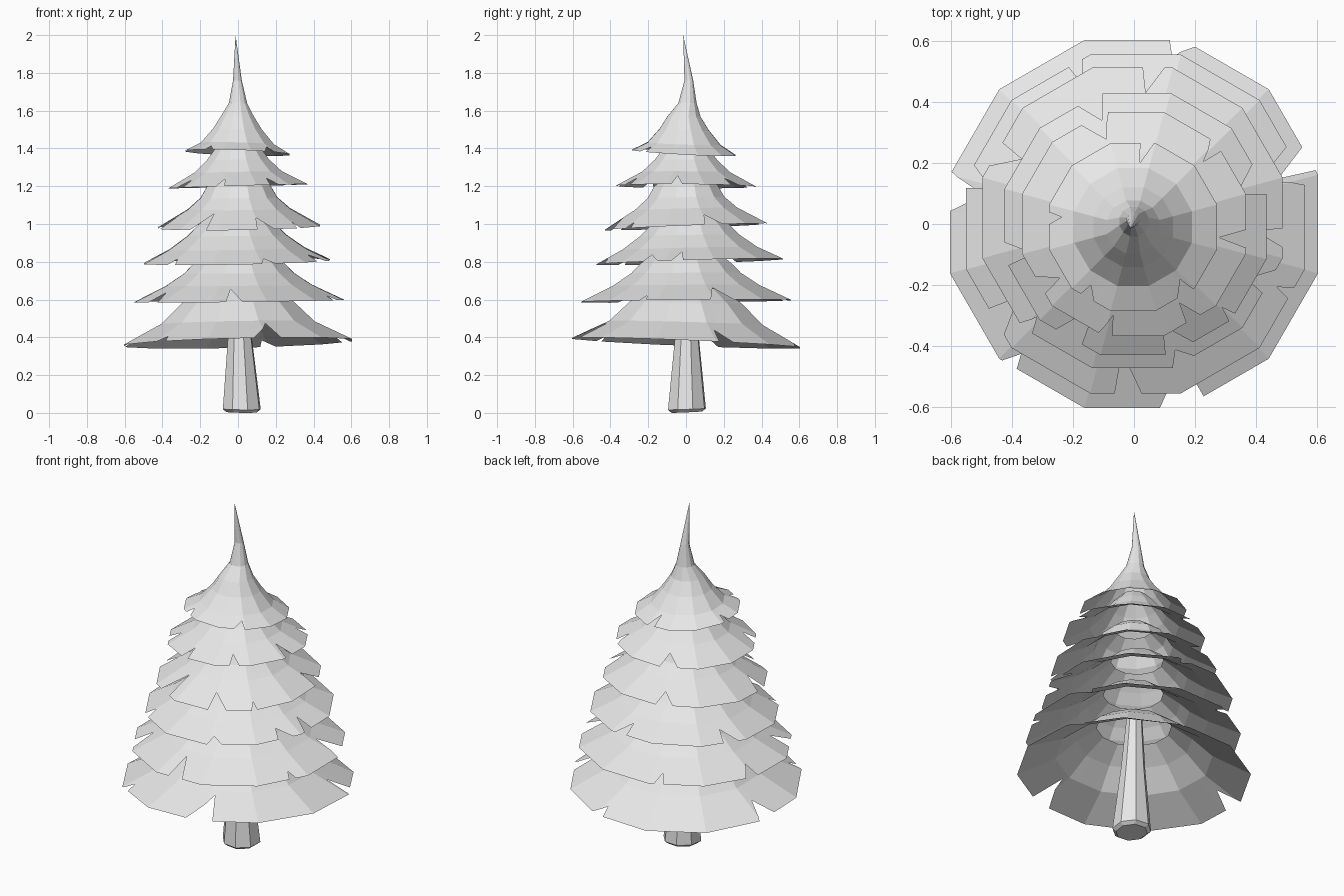
import bpy, bmesh
from math import radians, degrees, cos, sin, pi

cube = bpy.data.objects.get("Cube")
if cube:
    bpy.data.objects.remove(cube, do_unlink=True)

grey = bpy.data.materials.new("pale_grey")
grey.use_nodes = True
COLOUR = (0.8, 0.8, 0.8, 1)
grey.diffuse_color = COLOUR
grey.node_tree.nodes["Principled BSDF"].inputs["Base Color"].default_value = COLOUR

SIDES, PHASE = 12, 15
STEP = 360 / SIDES


def finish(bm, name):
    bmesh.ops.remove_doubles(bm, verts=bm.verts, dist=0.0005)
    mesh = bpy.data.meshes.new(name)
    bm.to_mesh(mesh)
    bm.free()
    mesh.materials.append(grey)
    obj = bpy.data.objects.new(name, mesh)
    bpy.context.collection.objects.link(obj)
    return obj


def facet(angle):
    """Radius factor that keeps a point on the flat side of the polygon."""
    off = (angle - PHASE) % STEP - STEP / 2
    return cos(pi / SIDES) / cos(radians(off))


def tier(name, profile, centre, tilt, notches, bends=None):
    """Open skirt of flat panels; notches are (start, apex, end, depth)."""
    bends = bends or {}
    cuts = {}
    for k in range(SIDES):
        a = PHASE + k * STEP
        if not any((a - s) % 360 <= e - s for s, _, e, _ in notches):
            cuts[a % 360] = 0
    for s, apex, e, depth in notches:
        cuts[s % 360] = cuts[e % 360] = 0
        cuts[apex % 360] = depth
        # keep panel corners that fall inside a notch on its sloping edge
        for k in range(SIDES):
            a = PHASE + k * STEP
            u = (a - s) % 360
            if 0 < u < e - s and abs(u - (apex - s)) > 0.5:
                f = u / (apex - s) if u < apex - s else (e - s - u) / (e - apex)
                cuts[a % 360] = depth * f
    rim = profile[0][0]
    bm = bmesh.new()
    columns = []
    for a in sorted(cuts):
        column = []
        for i, (r, z) in enumerate(profile):
            if i == 0:
                r1, z1 = profile[1]
                r, z = r + (r1 - r) * cuts[a], z + (z1 - z) * cuts[a]
            r *= facet(a)
            x, y = r * cos(radians(a)), r * sin(radians(a))
            bx, by = bends.get(i, (0, 0))
            lift = (tilt[0] * x + tilt[1] * y) * r / rim
            column.append(bm.verts.new((x + centre[0] + bx, y + centre[1] + by, z + lift)))
        columns.append(column)
    for c, d in zip(columns, columns[1:] + columns[:1]):
        for i in range(len(profile) - 1):
            bm.faces.new((c[i], d[i], d[i + 1], c[i + 1]))
    return finish(bm, name)


# Branch tiers, bottom to top
tier("branch_tier_1", [(.625, .37), (.42, .475), (.31, .58), (.2, .66)],
     (0, 0), (.025, -.042),
     [(71, 77, 79, .3), (16.5, 17.5, 24.5, .6), (-82, -71, -68, .85),
      (-134, -131, -129, .25), (164, 169, 176, .55)])
tier("branch_tier_2", [(.575, .592), (.4, .675), (.3, .74), (.25, .79), (.16, .86)],
     (.005, 0), (.013, .009),
     [(-97, -96, -88, .8), (13, 19, 27, .8), (-26, -24, -22, .3),
      (108, 111, 113, .4), (-150, -148, -140, .6), (160, 166, 168, .5)])
tier("branch_tier_3", [(.51, .80), (.37, .87), (.27, .94), (.22, .99), (.14, 1.06)],
     (-.005, .02), (.02, .03),
     [(-75, -72, -66, .35), (-11, -6, -4, .65), (-30, -28, -20, .5),
      (78, 84, 86, .6), (-137, -134, -131, .4), (150, 152, 160, .6)])
tier("branch_tier_4", [(.445, .985), (.28, 1.08), (.21, 1.14), (.175, 1.2), (.1, 1.26)],
     (.005, 0), (.017, .04),
     [(-77, -75, -64, .6), (-127, -116, -114, .8), (13, 16, 27, .6),
      (-46, -44, -42, .3), (104, 108, 116, .5), (-172, -164, -162, .6)])
tier("branch_tier_5", [(.38, 1.2), (.24, 1.275), (.17, 1.34), (.125, 1.4), (.07, 1.46)],
     (0, 0), (.03, -.007),
     [(-108, -103, -101, .5), (-12, -9, -3, .65), (103, 108, 118, .6),
      (40, 42, 48, .5), (-62, -60, -54, .5), (-152, -144, -142, .5)])
tier("tree_top", [(.285, 1.377), (.2, 1.425), (.135, 1.5), (.09, 1.57),
                  (.05, 1.64), (.024, 1.76), (0, 2)],
     (-.003, -.01), (-.035, -.055),
     [(76, 84, 85, .8), (-58, -48, -46, .6), (170, 172, 178, .5), (-128, -126, -118, .5)],
     {4: (.003, .018), 5: (0, .025), 6: (-.01, -.005)})

# Trunk: tapered octagon with a chamfered, slightly raised foot
bm = bmesh.new()
rings = []
for r, z, cx in [(.085, .004, .02), (.105, .02, .02), (.066, .4, .01), (.04, .75, 0)]:
    rings.append([bm.verts.new((cx + r * cos(k * pi / 4 + .3), .005 + r * sin(k * pi / 4 + .3),
                                z + (.004 * sin(k * pi / 4) if z < .1 else 0)))
                  for k in range(8)])
for lo, hi in zip(rings, rings[1:]):
    for k in range(8):
        n = (k + 1) % 8
        bm.faces.new((lo[k], lo[n], hi[n], hi[k]))
bm.faces.new(rings[0][::-1])
bm.faces.new(rings[-1])
finish(bm, "trunk")
